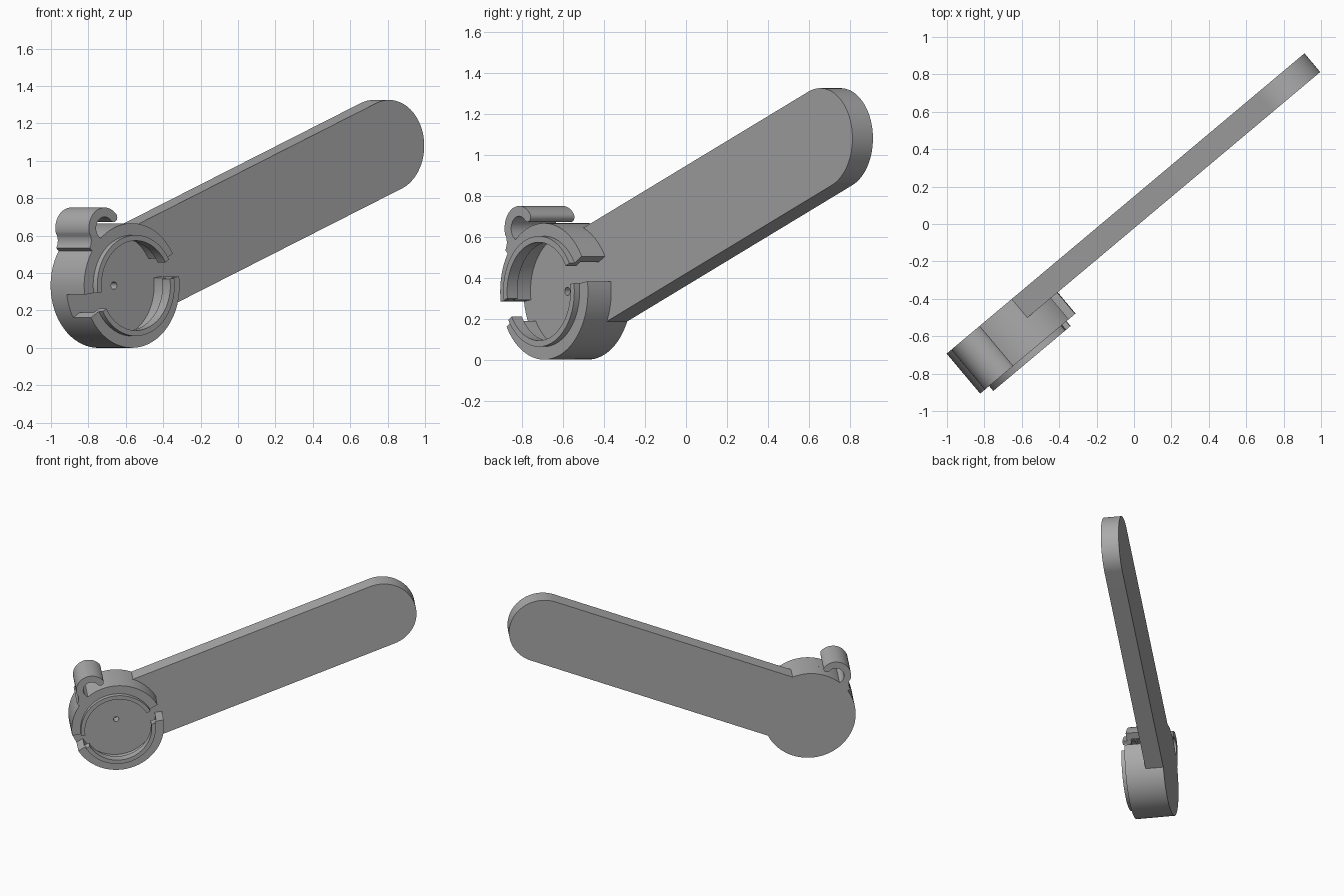
import bpy, bmesh
from math import sin, cos, asin, atan2, hypot, radians, pi
from mathutils import Matrix

cube = bpy.data.objects.get("Cube")
if cube:
    bpy.data.objects.remove(cube)

# Everything is drawn in an upright (u, z) plane, then turned about z
TURN = Matrix.Rotation(radians(40), 4, 'Z')
BACK, FLOOR, FRONT, LIP = -0.113, 0.0175, 0.166, 0.2
HUB, HUB_R = (-0.88, 0.333), 0.333
END, END_R = (1.04, 1.08), 0.245
HOOK = (-1.07, 0.64)

grey = bpy.data.materials.new("plain grey")
grey.use_nodes = True
colour = (0.4, 0.4, 0.4, 1)
grey.diffuse_color = colour
grey.node_tree.nodes["Principled BSDF"].inputs["Base Color"].default_value = colour


def arc(centre, r, a0, a1, n):
    """Points on an arc, angles in radians."""
    return [(centre[0] + r * cos(a0 + (a1 - a0) * i / n),
             centre[1] + r * sin(a0 + (a1 - a0) * i / n)) for i in range(n + 1)]


def finish(name, bm):
    bmesh.ops.recalc_face_normals(bm, faces=bm.faces)
    bm.transform(TURN)
    mesh = bpy.data.meshes.new(name)
    bm.to_mesh(mesh)
    bm.free()
    mesh.materials.append(grey)
    obj = bpy.data.objects.new(name, mesh)
    bpy.context.collection.objects.link(obj)
    return obj


def smooth(obj):
    bpy.ops.object.select_all(action='DESELECT')
    obj.select_set(True)
    bpy.context.view_layer.objects.active = obj
    bpy.ops.object.shade_smooth_by_angle(angle=radians(30))


def extrude(name, outline, d0, d1):
    """Prism of an outline, from depth d0 to d1 towards the front."""
    bm = bmesh.new()
    face = bm.faces.new([bm.verts.new((u, -d0, z)) for u, z in outline])
    new = bmesh.ops.extrude_face_region(bm, geom=[face])["geom"]
    moved = [v for v in new if isinstance(v, bmesh.types.BMVert)]
    bmesh.ops.translate(bm, verts=moved, vec=(0, d0 - d1, 0))
    return finish(name, bm)


def sweep(name, profile, a0, a1, n):
    """Capped sweep of a (radius, depth) profile about the hub axis."""
    bm = bmesh.new()
    rows = []
    for i in range(n + 1):
        a = a0 + (a1 - a0) * i / n
        rows.append([bm.verts.new((HUB[0] + r * cos(a), -d, HUB[1] + r * sin(a)))
                     for r, d in profile])
    m = len(profile)
    for p, q in zip(rows, rows[1:]):
        for j in range(m):
            bm.faces.new((p[j], p[(j + 1) % m], q[(j + 1) % m], q[j]))
    bm.faces.new(rows[0])
    bm.faces.new(rows[-1])
    return finish(name, bm)


# Arm plate: round hub running into a straight arm with a round end
tilt = atan2(END[1] - HUB[1], END[0] - HUB[0])
join = asin(END_R / HUB_R)
outline = arc(HUB, HUB_R, tilt + join, tilt + 2 * pi - join, 72)
outline += arc(END, END_R, tilt - pi / 2, tilt + pi / 2, 40)
arm = extrude("arm_plate", outline, BACK, FLOOR)

# Pin hole in the socket floor
cutter = extrude("pin_hole_cutter", arc(HUB, 0.02, 0, 2 * pi * 23 / 24, 23), -0.05, 0.1)
cutter.hide_render = True
cutter.hide_viewport = True
cut = arm.modifiers.new("pin_hole", 'BOOLEAN')
cut.object = cutter
cut.solver = 'EXACT'
bpy.context.view_layer.objects.active = arm
bpy.ops.object.modifier_apply(modifier=cut.name)
bpy.data.objects.remove(cutter)
smooth(arm)

# Socket ring: two walls with an overhanging lip, split by two gaps
wall = [(HUB_R, FLOOR), (HUB_R, FRONT), (0.27, FRONT), (0.27, LIP),
        (0.24, LIP), (0.24, 0.135), (0.28, 0.135), (0.28, FLOOR)]
for name, start in (("upper_socket_wall", 31), ("lower_socket_wall", 211)):
    smooth(sweep(name, wall, radians(start), radians(start + 157.5), 48))

# Cable hook: curled band with a rounded tip, blended into the hub
tip_a = radians(42)
tip = (HOOK[0] + 0.085 * cos(tip_a), HOOK[1] + 0.085 * sin(tip_a))
hook = arc(tip, 0.025, tip_a - pi, tip_a, 10)
hook += arc(HOOK, 0.11, tip_a, radians(195), 32)[1:]
hook += arc((-1.237, 0.573), 0.074, radians(20), radians(-32), 10)
hook += arc(HUB, 0.31, radians(147), radians(122), 8)
hook += arc(HOOK, 0.06, radians(250), tip_a, 32)[:-1]
smooth(extrude("cable_hook", hook, BACK, FRONT))
